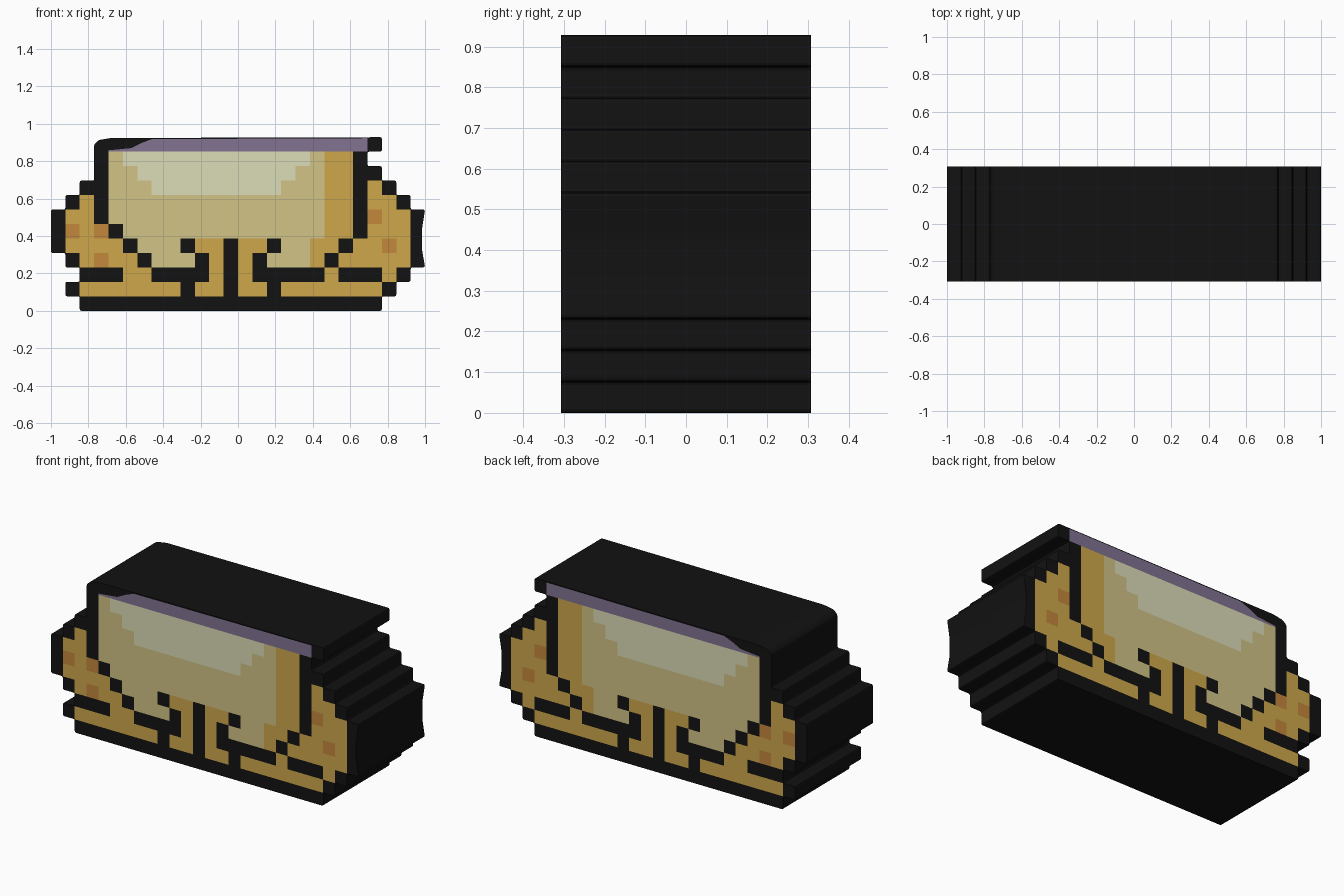
import bpy, bmesh

if "Cube" in bpy.data.objects:
    bpy.data.objects.remove(bpy.data.objects["Cube"])

PX = 2 / 26          # width of one pixel column
PZ = 0.928 / 12      # height of one pixel row
HALF = 0.307         # half depth of the slab


def pos(c, r, y):
    return (-1 + c * PX, y, r * PZ)


def finish(bm, name, color):
    mesh = bpy.data.meshes.new(name)
    bm.to_mesh(mesh)
    bm.free()
    mat = bpy.data.materials.new(name + "_color")
    mat.diffuse_color = (*color, 1)
    mat.use_nodes = True
    mat.node_tree.nodes["Principled BSDF"].inputs["Base Color"].default_value = mat.diffuse_color
    mesh.materials.append(mat)
    obj = bpy.data.objects.new(name, mesh)
    bpy.context.collection.objects.link(obj)
    return obj


def panel(name, color, polygons):
    """Flat colour areas repeated on the front and the back face."""
    bm = bmesh.new()
    for pts in polygons:
        for y in (-HALF - 0.001, HALF + 0.001):
            ring = pts if y < 0 else pts[::-1]
            bm.faces.new([bm.verts.new(pos(c, r, y)) for c, r in ring])
    return finish(bm, name, color)


def rect(c0, c1, r0, r1):
    return [(c0, r0), (c1, r0), (c1, r1), (c0, r1)]


def both(rects):
    """Rectangles plus their mirror about the centre post."""
    return [rect(*q) for q in rects] + [rect(25 - b, 25 - a, c, d) for a, b, c, d in rects]


# Black body: stepped outline, first and last column of every row
rows = [(2, 23), (1, 24), (2, 25), (1, 26), (0, 26), (0, 26),
        (0, 26), (1, 25), (2, 24), (3, 23), (3, 22), (3, 23)]
right, left = [], []
for r, (a, b) in enumerate(rows):
    if r == 0 or rows[r - 1][1] != b:
        if r:
            right.append((rows[r - 1][1], r))
        right.append((b, r))
    if r == 0 or rows[r - 1][0] != a:
        if r:
            left.append((rows[r - 1][0], r))
        left.append((a, r))
    if r == 4:
        right += [(25.78, 4.3), (25.78, 5.6)]   # shallow dent in the right end
right.append((23, 12))
left += [(3, 11.5), (3.3, 11.8), (4.2, 11.95), (6, 11.95)]   # worn top corner

bm = bmesh.new()
face = bm.faces.new([bm.verts.new(pos(c, r, -HALF)) for c, r in right + left[::-1]])
bmesh.ops.bevel(bm, geom=bm.verts[:], offset=0.009, segments=2,
                profile=0.5, affect='VERTICES', clamp_overlap=True)
ext = bmesh.ops.extrude_face_region(bm, geom=bm.faces[:], use_keep_orig=True)
bmesh.ops.translate(bm, vec=(0, 2 * HALF, 0),
                    verts=[e for e in ext["geom"] if isinstance(e, bmesh.types.BMVert)])
bmesh.ops.recalc_face_normals(bm, faces=bm.faces[:])
finish(bm, "black_body", (0.006, 0.006, 0.006))

gold = (0.62, 0.39, 0.07)
khaki = (0.645, 0.552, 0.242)

# Gold foot and centre scrolls
panel("gold_foot", gold,
      both([(2, 9, 1, 2), (10, 12, 1, 2), (11, 12, 2, 4), (10, 12, 4, 5)])
      + [rect(5, 7, 2, 3), rect(19, 20, 2, 3), rect(23, 24, 2, 3)])

# Gold side handles
panel("gold_handles", gold, [rect(*q) for q in [
    (2, 3, 3, 4), (4, 6, 3, 4), (1, 5, 4, 5), (2, 3, 5, 6), (1, 3, 6, 7), (2, 3, 7, 8),
    (20, 25, 3, 4), (21, 23, 4, 5), (24, 25, 4, 5), (22, 25, 5, 6),
    (23, 25, 6, 7), (22, 24, 7, 8), (22, 23, 8, 9)]])

# Shaded right edge of the bowl
panel("bowl_shade", gold, [rect(19, 21, 5, 11), rect(18, 20, 4, 5), rect(18, 19, 3, 4)])

# Bowl face around the highlight
panel("bowl_face", khaki, [rect(*q) for q in [
    (7, 10, 3, 4), (15, 18, 3, 4), (6, 9, 4, 5), (16, 18, 4, 5),
    (5, 19, 5, 6), (4, 19, 6, 8), (4, 7, 8, 9), (16, 19, 8, 9),
    (4, 6, 9, 10), (17, 19, 9, 10), (4, 5, 10, 11), (18, 19, 10, 11)]])

# Pale stepped highlight
panel("bowl_highlight", (0.716, 0.716, 0.485),
      [rect(7, 16, 8, 9), rect(6, 17, 9, 10), rect(5, 18, 10, 11)])

# Orange spots on the handles
panel("orange_spots", (0.546, 0.242, 0.045), [rect(*q) for q in [
    (3, 4, 3, 4), (1, 2, 5, 6), (3, 4, 5, 6), (22, 23, 6, 7), (23, 24, 4, 5)]])

# Purple rim strip with a worn left end
panel("purple_rim", (0.223, 0.171, 0.283),
      [[(4, 11), (22, 11), (22, 11.93), (7, 11.87), (6.3, 11.6), (5.6, 11.25), (4.6, 11.15), (4, 11.1)]])
